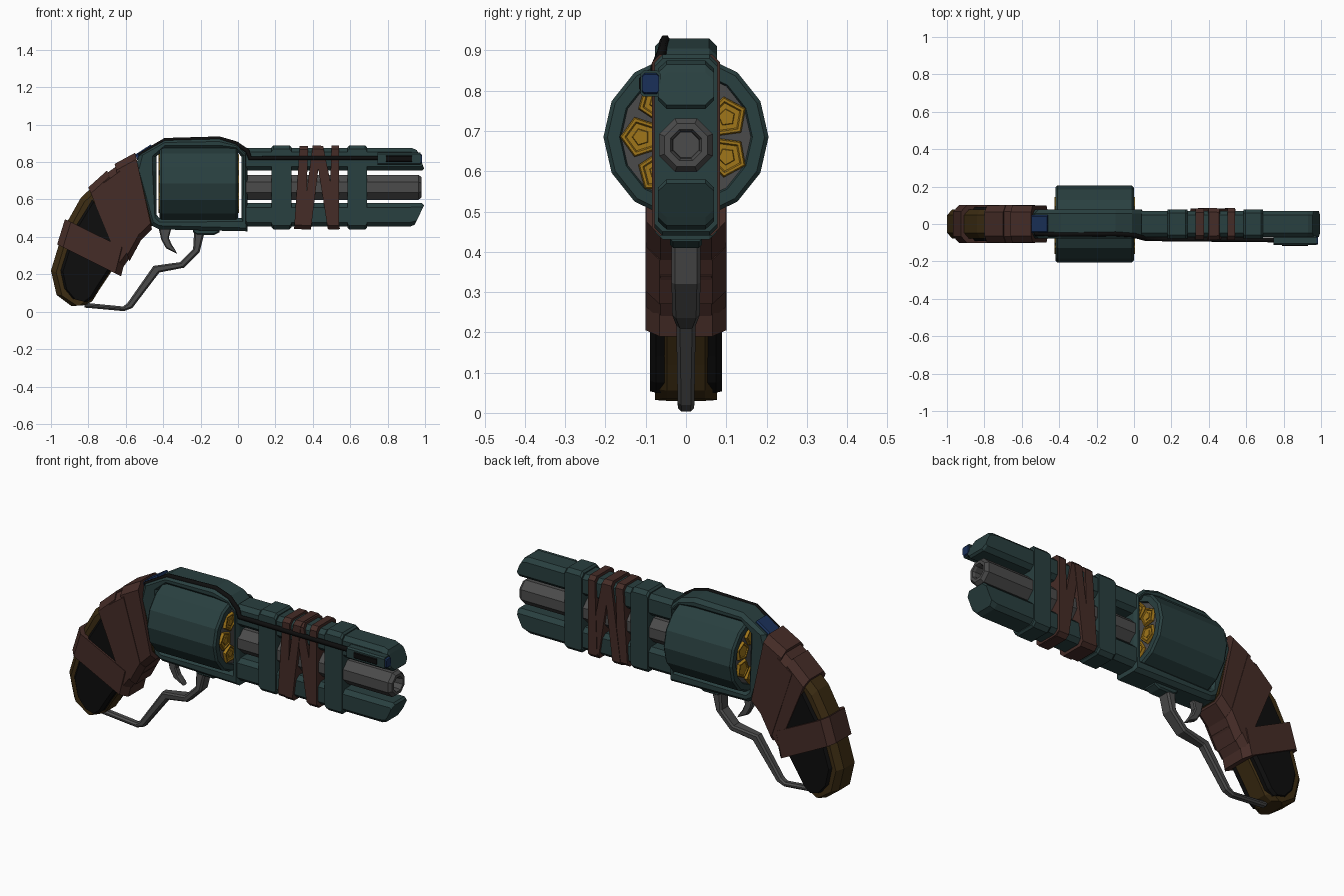
import bpy, bmesh, math
from mathutils import Vector


def material(name, rgb):
    m = bpy.data.materials.new(name)
    m.diffuse_color = (*rgb, 1)
    return m


TEAL = material("teal_metal", (.022, .05, .05))
STEEL = material("steel", (.07, .07, .07))
LEATHER = material("leather", (.06, .025, .02))
WOOD = material("wood", (.045, .025, .006))
BLACK = material("black", (.004, .004, .004))
BRASS = material("brass", (.35, .18, .01))
BLUE = material("blue", (.01, .03, .1))


def finish(bm, name, mat):
    bmesh.ops.recalc_face_normals(bm, faces=bm.faces)
    me = bpy.data.meshes.new(name)
    bm.to_mesh(me)
    bm.free()
    me.materials.append(mat)
    ob = bpy.data.objects.new(name, me)
    bpy.context.collection.objects.link(ob)
    return ob


def skin(bm, rings, closed=False):
    n = len(rings[0])
    pairs = list(zip(rings, rings[1:])) + ([(rings[-1], rings[0])] if closed else [])
    for r, s in pairs:
        for i in range(n):
            j = (i + 1) % n
            bm.faces.new((r[i], r[j], s[j], s[i]))
    if not closed:
        bm.faces.new(rings[0])
        bm.faces.new(rings[-1])


def loft(name, stations, w, c, mat, y0=0, closed=False):
    """Chamfered section through (ax, az, bx, bz[, half width]) stations."""
    bm = bmesh.new()
    rings = []
    for s in stations:
        a, b = Vector((s[0], 0, s[1])), Vector((s[2], 0, s[3]))
        hw = s[4] if len(s) > 4 else w
        d = (b - a).normalized() * min(c, (b - a).length * .4)
        side = [(a, hw - c), (a + d, hw), (b - d, hw), (b, hw - c)]
        pts = [p + Vector((0, y0 - y, 0)) for p, y in side]
        pts += [p + Vector((0, y0 + y, 0)) for p, y in reversed(side)]
        rings.append([bm.verts.new(p) for p in pts])
    skin(bm, rings, closed)
    return finish(bm, name, mat)


def revolve(name, profile, n, mat, y=0, z=0, phase=0):
    """Turn an (x, radius) profile around an axis along x."""
    bm = bmesh.new()
    rings = []
    for x, r in profile:
        angles = [phase + math.tau * i / n for i in range(n)]
        rings.append([bm.verts.new((x, y + r * math.cos(t), z + r * math.sin(t))) for t in angles])
    skin(bm, rings)
    return finish(bm, name, mat)


# Frame: a closed loop around the cylinder window (outer and inner edge)
loft("frame", [(.05, .43, .018, .50), (.05, .85, .018, .83), (-.01, .905, -.01, .86),
               (-.10, .93, -.10, .87), (-.39, .925, -.39, .87), (-.53, .84, -.437, .83),
               (-.55, .76, -.437, .75), (-.46, .46, -.437, .52), (-.42, .44, -.42, .50)],
     .077, .02, TEAL, closed=True)
loft("rear_sensor", [(-.55, .84, -.53, .79), (-.465, .895, -.445, .85)], .047, .008, BLUE)

# Cylinder with seven chambers
CZ = .685
revolve("cylinder", [(-.395, .155), (-.42, .165), (-.42, .195), (-.41, .205), (-.01, .205),
                     (0, .195), (0, .165), (-.025, .155)], 14, TEAL, z=CZ)
revolve("cylinder_core", [(-.41, .165), (-.01, .165)], 14, STEEL, z=CZ)
for i in range(7):
    t = math.pi + math.tau * i / 7
    revolve(f"cartridge_{i + 1}",
            [(-.42, .03), (-.42, .036), (-.425, .04), (-.425, .048), (-.415, .052), (-.005, .052),
             (.005, .048), (.005, .04), (0, .036), (0, .022), (.004, .02)],
            5, BRASS, .112 * math.cos(t), CZ + .112 * math.sin(t), t)

# Barrel with a hollow muzzle
revolve("barrel", [(.03, .072), (.965, .072), (.982, .058), (.982, .042), (.97, .036), (.8, .034)],
        8, STEEL, z=.665, phase=math.pi / 8)

# Upper and lower shrouds, and the clamps joining them
loft("upper_shroud", [(.04, .875, .04, .755), (.93, .875, .90, .755), (.955, .865, .985, .755),
                      (.965, .845, .995, .765)], .07, .022, TEAL)
loft("lower_shroud", [(.04, .455, .04, .58), (.92, .455, .90, .58), (.945, .465, .985, .58),
                      (.955, .485, .995, .57)], .07, .022, TEAL)
for i, x in enumerate((.18, .585)):
    loft(f"clamp_{i + 1}", [(x, .88, x, .45), (x + .01, .89, x + .01, .44),
                            (x + .095, .89, x + .095, .44), (x + .105, .88, x + .105, .45)],
         .078, .02, TEAL)

# Leather strips around the barrel: top x pair, bottom x pair
strips = [(.33, .375, .30, .36), (.40, .445, .34, .39), (.41, .455, .48, .545), (.50, .54, .485, .54)]
for i, (t0, t1, b0, b1) in enumerate(strips):
    h = .003 * (i % 2)
    loft(f"barrel_strip_{i + 1}", [(t0, .887 + h, b0, .443 - h), (t1, .887 + h, b1, .443 - h)],
         .082 + h, .02, LEATHER)

# Side light fed by a cable
loft("side_light", [(.745, .85, .745, .785), (.975, .85, .975, .785)], .025, .008, TEAL, y0=-.088)
loft("side_light_inset", [(.79, .835, .79, .80), (.93, .835, .93, .80)], .029, .005, BLACK, y0=-.088)
loft("side_light_lens", [(.97, .845, .97, .79), (.985, .84, .985, .795)], .021, .006, BLUE, y0=-.088)
cu = bpy.data.curves.new("cable", 'CURVE')
cu.dimensions = '3D'
cu.bevel_depth = .013
cu.bevel_resolution = 1
cu.use_fill_caps = True
path = [(-.53, -.05, .835), (-.39, -.055, .918), (-.10, -.052, .926), (-.01, -.058, .90),
        (.05, -.075, .86), (.065, -.078, .82), (.20, -.08, .822), (.76, -.085, .822)]
sp = cu.splines.new('POLY')
sp.points.add(len(path) - 1)
for p, co in zip(sp.points, path):
    p.co = (*co, 1)
cu.materials.append(BLACK)
bpy.context.collection.objects.link(bpy.data.objects.new("cable", cu))

# Grip: wooden core and dark side panels (back edge, front edge)
loft("grip_core", [(-.54, .80, -.46, .46), (-.70, .74, -.56, .38), (-.84, .61, -.61, .30),
                   (-.93, .45, -.66, .24), (-1.0, .22, -.74, .12), (-.97, .09, -.78, .055),
                   (-.89, .03, -.82, .035)], .077, .03, WOOD)
loft("grip_panels", [(-.78, .60, -.62, .36), (-.88, .44, -.655, .26), (-.95, .22, -.735, .14),
                     (-.93, .125, -.775, .075), (-.885, .07, -.81, .05)], .09, .015, BLACK)

# Leather wraps on the grip
wraps = [[(-.55, .85, -.46, .44), (-.66, .79, -.55, .35)],
         [(-.64, .785, -.52, .38), (-.73, .72, -.58, .27)],
         [(-.70, .755, -.54, .34), (-.80, .665, -.62, .23)],
         [(-.925, .495, -.59, .33), (-.967, .36, -.625, .19)]]
for i, st in enumerate(wraps):
    loft(f"grip_wrap_{i + 1}", st, .098 + .003 * (i % 2), .035, LEATHER)

# Trigger and lever guard
loft("guard_mount", [(-.24, .45, -.24, .425), (-.22, .45, -.22, .41), (-.13, .45, -.13, .41),
                     (-.10, .45, -.10, .425)], .04, .008, TEAL)
loft("lever_guard", [(-.18, .42, -.235, .42, .036), (-.205, .32, -.24, .335, .036),
                     (-.29, .235, -.31, .265, .034), (-.42, .21, -.452, .245, .024),
                     (-.565, .02, -.592, .045, .021), (-.61, .003, -.615, .028, .02),
                     (-.82, .022, -.82, .048, .02)], .03, .009, STEEL)
loft("trigger", [(-.425, .45, -.355, .45), (-.41, .385, -.37, .395), (-.385, .34, -.355, .36),
                 (-.325, .31, -.335, .33)], .018, .006, STEEL)
